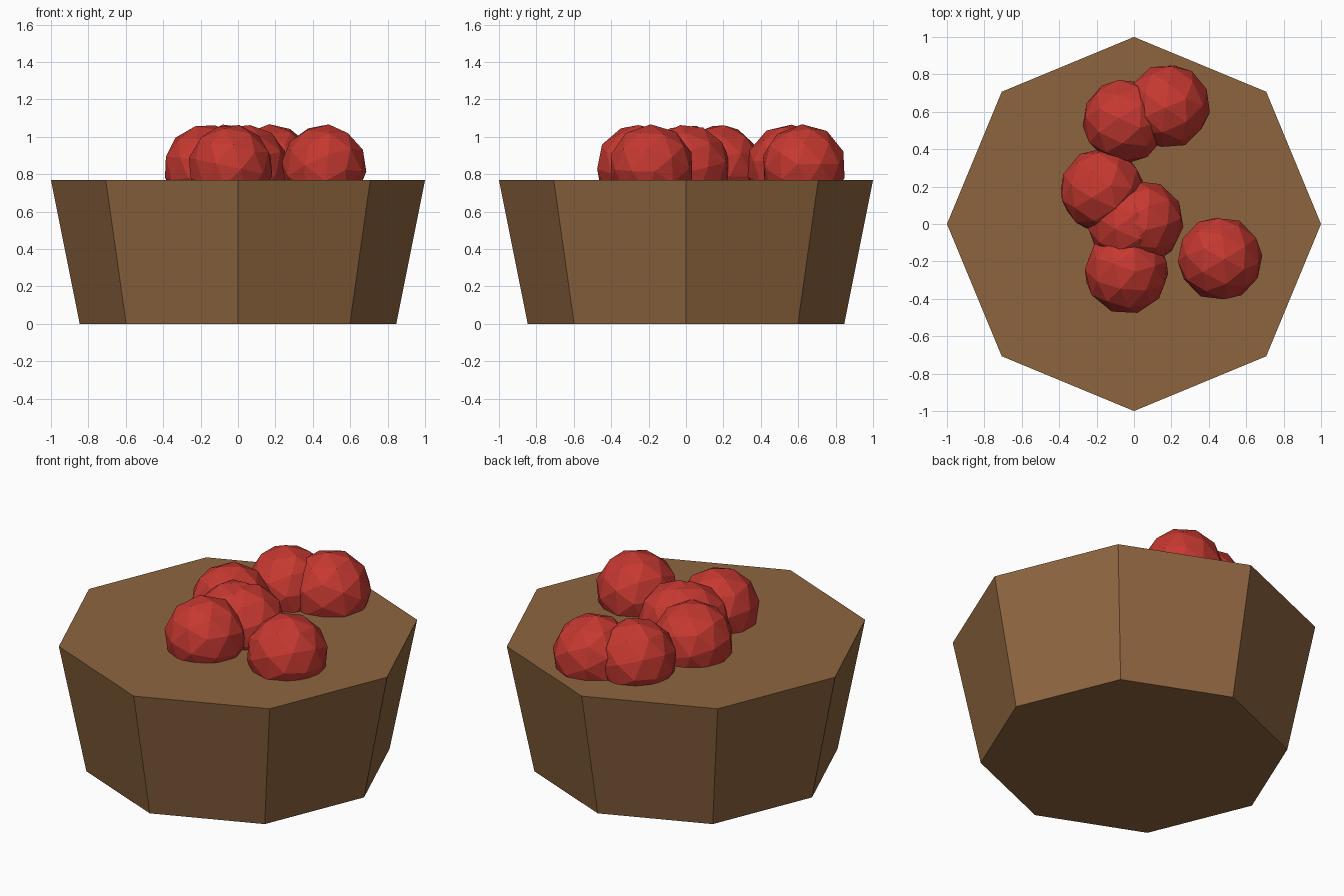
import bpy, random
from math import pi

if "Cube" in bpy.data.objects:
    bpy.data.objects.remove(bpy.data.objects["Cube"])

random.seed(4)


def material(name, color):
    m = bpy.data.materials.new(name)
    m.diffuse_color = color
    m.use_nodes = True
    m.node_tree.nodes["Principled BSDF"].inputs["Base Color"].default_value = m.diffuse_color
    return m


wood = material("wood_brown", (0.27, 0.13, 0.05, 1))
red = material("apple_red", (0.56, 0.04, 0.03, 1))

# Eight-sided tapered tub with a closed top, corners on the axes
bpy.ops.mesh.primitive_cone_add(vertices=8, radius1=0.846, radius2=1.0,
                                depth=0.77, location=(0, 0, 0.385))
tub = bpy.context.object
tub.name = "tub"
tub.data.materials.append(wood)

# Low-poly apples half sunk in the top, each turned at random
centres = [(0.18, 0.63), (-0.05, 0.55), (-0.17, 0.18), (-0.02, 0.0),
           (0.04, 0.01), (-0.04, -0.255), (0.46, -0.185)]
for i, (x, y) in enumerate(centres):
    turn = [random.uniform(0, 2 * pi) for _ in range(3)]
    bpy.ops.mesh.primitive_ico_sphere_add(subdivisions=2, radius=0.228,
                                          location=(x, y, 0.84), rotation=turn)
    apple = bpy.context.object
    apple.name = f"apple_{i + 1}"
    apple.data.materials.append(red)
